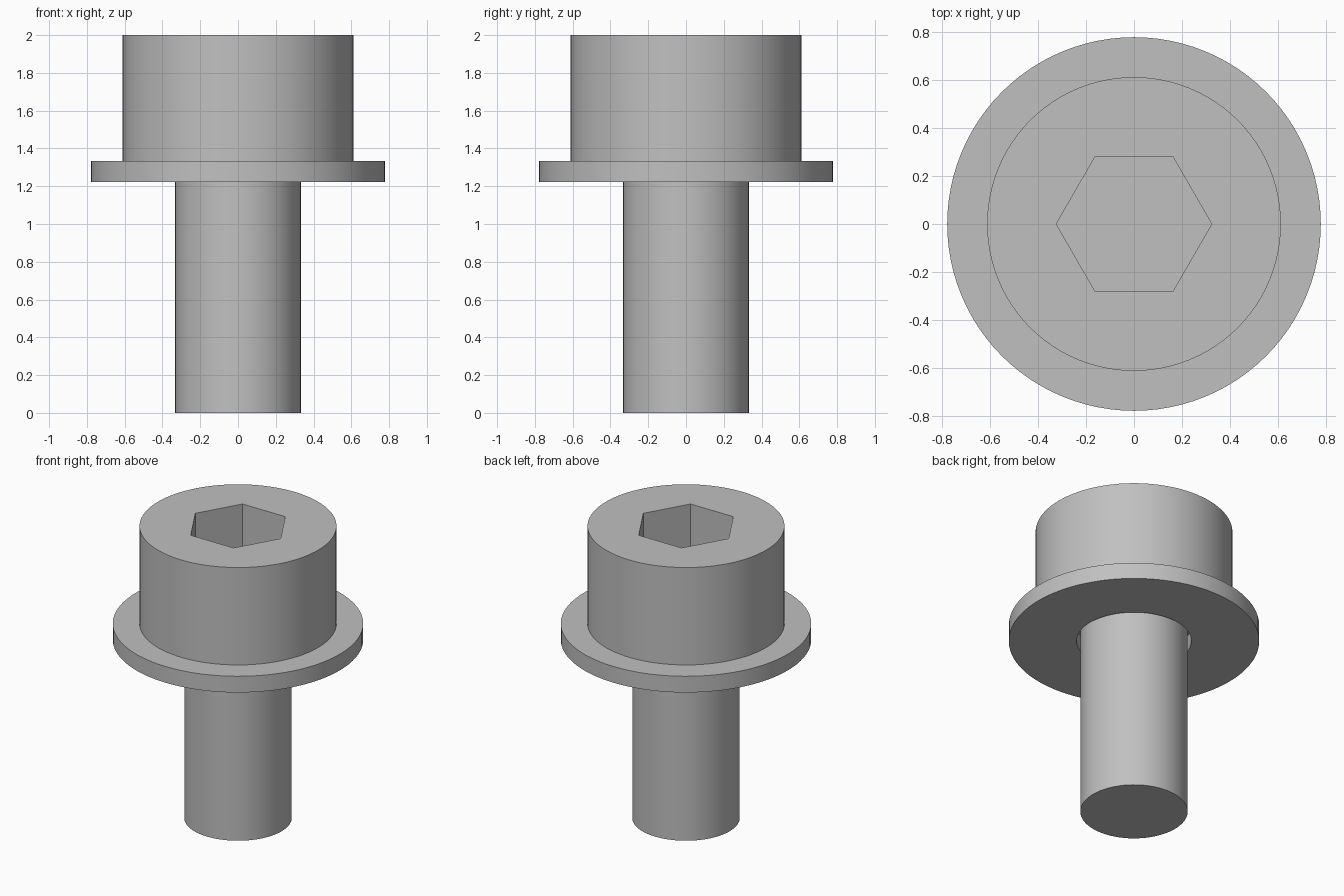
import bpy
import bmesh
from math import cos, pi, radians, tau

SEGMENTS = 96

cube = bpy.data.objects.get("Cube")
if cube:
    bpy.data.objects.remove(cube, do_unlink=True)

# Single plain steel material
steel = bpy.data.materials.new("steel_grey")
steel.use_nodes = True
steel.diffuse_color = (0.53, 0.53, 0.53, 1)
steel.node_tree.nodes["Principled BSDF"].inputs["Base Color"].default_value = steel.diffuse_color


def round_ring(radius, z):
    return [(radius, z)] * SEGMENTS


def hex_ring(apothem, z):
    """Radius of a hexagon at every step, with corners on the x axis."""
    step = tau / SEGMENTS
    return [(apothem / cos((i * step) % (pi / 3) - pi / 6), z) for i in range(SEGMENTS)]


def make_part(name, rings, closed=False):
    """Skin a stack of rings; cap both ends, or join the last ring to the first."""
    bm = bmesh.new()
    loops = []
    for ring in rings:
        loop = []
        for i, (r, z) in enumerate(ring):
            a = tau * i / SEGMENTS
            loop.append(bm.verts.new((r * cos(a), r * cos(a - pi / 2), z)))
        loops.append(loop)
    pairs = list(zip(loops, loops[1:]))
    if closed:
        pairs.append((loops[-1], loops[0]))
    else:
        bm.faces.new(loops[0])
        bm.faces.new(loops[-1])
    for low, high in pairs:
        for i in range(SEGMENTS):
            j = (i + 1) % SEGMENTS
            bm.faces.new((low[i], low[j], high[j], high[i]))
    bmesh.ops.recalc_face_normals(bm, faces=bm.faces)
    mesh = bpy.data.meshes.new(name)
    bm.to_mesh(mesh)
    bm.free()
    mesh.materials.append(steel)
    obj = bpy.data.objects.new(name, mesh)
    bpy.context.collection.objects.link(obj)
    bpy.ops.object.select_all(action="DESELECT")
    obj.select_set(True)
    bpy.context.view_layer.objects.active = obj
    bpy.ops.object.shade_smooth_by_angle(angle=radians(30))
    return obj


# Bolt: shank, cylindrical head and hexagonal socket
SHANK_R, HEAD_R, SOCKET = 0.333, 0.611, 0.28
HEAD_Z, TOP, FLOOR = 1.333, 2.0, 1.667
make_part("socket_bolt", [
    round_ring(SHANK_R, 0),
    round_ring(SHANK_R, HEAD_Z),
    round_ring(HEAD_R, HEAD_Z),
    round_ring(HEAD_R, TOP),
    hex_ring(SOCKET, TOP),
    hex_ring(SOCKET, FLOOR),
])

# Flat washer under the head, with a clearance hole around the shank
HOLE_R, WASHER_R, WASHER_Z = 0.356, 0.777, 1.222
make_part("washer", [
    round_ring(HOLE_R, WASHER_Z),
    round_ring(WASHER_R, WASHER_Z),
    round_ring(WASHER_R, HEAD_Z),
    round_ring(HOLE_R, HEAD_Z),
], closed=True)
